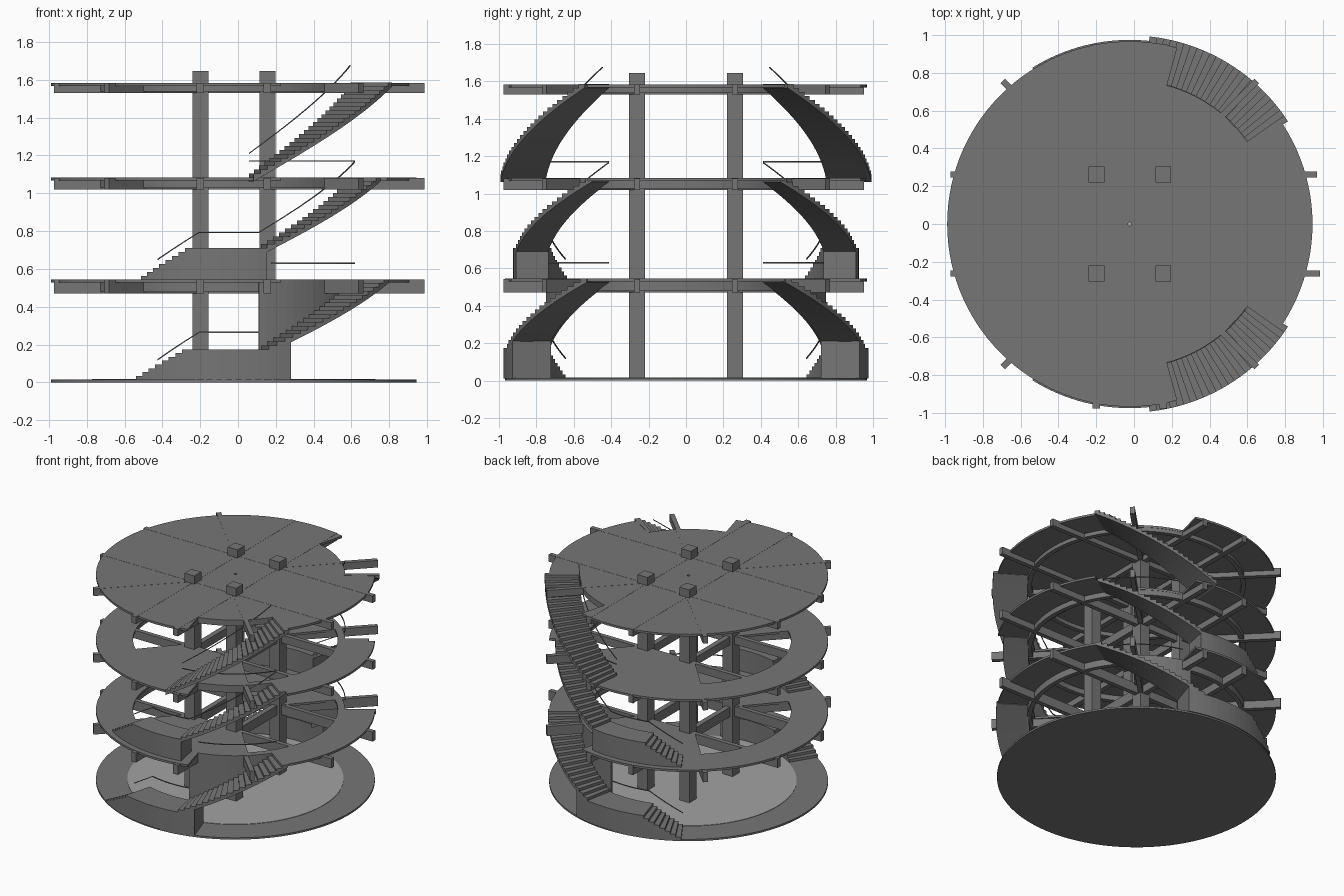
import bpy, bmesh, math

if "Cube" in bpy.data.objects:
    bpy.data.objects.remove(bpy.data.objects["Cube"])

CX = -0.022          # centre of the round plan
R, RI = 0.967, 0.76  # outer rim, inner edge of the stair zone

def material(name, v):
    m = bpy.data.materials.new(name)
    m.diffuse_color = (v, v, v, 1)
    m.use_nodes = True
    m.node_tree.nodes["Principled BSDF"].inputs["Base Color"].default_value = m.diffuse_color
    return m

GREY = material("mid grey", 0.18)
LIGHT = material("light grey", 0.36)

def finish(name, bm, mat=GREY, mirror=False):
    bmesh.ops.recalc_face_normals(bm, faces=bm.faces)
    me = bpy.data.meshes.new(name)
    bm.to_mesh(me)
    bm.free()
    me.materials.append(mat)
    ob = bpy.data.objects.new(name, me)
    ob.location.x = CX
    bpy.context.collection.objects.link(ob)
    if mirror:
        mod = ob.modifiers.new("mirror", 'MIRROR')
        mod.use_axis = (False, True, False)
        mod.use_mirror_merge = False
    return ob

def pol(r, a, z):
    a = math.radians(a)
    return (r * math.cos(a), r * math.sin(a), z)

def arc(bm, r0, r1, a0, a1, b0, b1, t0, t1, n=None):
    """Curved bar on the front side: bottom goes b0 to b1, top t0 to t1."""
    n = n or max(1, round(abs(a1 - a0) / 3))
    rings = []
    for i in range(n + 1):
        f = i / n
        a, b, t = -(a0 + (a1 - a0) * f), b0 + (b1 - b0) * f, t0 + (t1 - t0) * f
        rings.append([bm.verts.new(pol(*p)) for p in
                      ((r0, a, b), (r1, a, b), (r1, a, t), (r0, a, t))])
    for p, q in zip(rings, rings[1:]):
        for k in range(4):
            bm.faces.new((p[k], p[(k + 1) % 4], q[(k + 1) % 4], q[k]))
    bm.faces.new(rings[0])
    bm.faces.new(rings[-1])

def steps(bm, r0, r1, a0, a1, z0, z1, n, base=None):
    """Treads with a sloped soffit, or solid down to base."""
    da, h = (a1 - a0) / n, (z1 - z0) / n
    for i in range(n):
        lo = z0 + i * h
        b0, b1 = (base, base) if base is not None else (lo - 0.02, lo + h - 0.02)
        arc(bm, r0, r1, a0 + i * da, a0 + (i + 1) * da, b0, b1, lo + h, lo + h, 1)

def disc(name, r, z0, z1, mat):
    bm = bmesh.new()
    bmesh.ops.create_cone(bm, cap_ends=True, segments=120, radius1=r, radius2=r, depth=z1 - z0)
    bmesh.ops.translate(bm, vec=(0, 0, (z0 + z1) / 2), verts=bm.verts)
    return finish(name, bm, mat)

def box(bm, c, size, turn=0):
    v = bmesh.ops.create_cube(bm, size=1)['verts']
    bmesh.ops.scale(bm, vec=size, verts=v)
    if turn:
        import mathutils
        bmesh.ops.rotate(bm, matrix=mathutils.Matrix.Rotation(turn, 3, 'Z'), verts=v)
    bmesh.ops.translate(bm, vec=c, verts=v)

# ground plate with the lighter inner floor
disc("ground_plate", R, 0, 0.014, GREY)
disc("inner_ground_floor", 0.75, 0.012, 0.017, LIGHT)

# slabs: notched for the stairs, intermediate ones open in the middle and both sides
def slab(name, top, opening):
    bm = bmesh.new()
    for k in range(-60, 60):
        a0, a1 = 3 * k, 3 * k + 3
        m = abs(a0 + 1.5)
        rout = RI if 33 < m < 75 else R
        def rin(a):
            if not opening:
                return 0.01
            if m < 48 or m > 132:
                return 0.71
            return 0.262 / abs(math.sin(math.radians(a)))
        bm.faces.new([bm.verts.new(pol(*p)) for p in
                      ((rin(a0), a0, top), (rout, a0, top), (rout, a1, top), (rin(a1), a1, top))])
    bmesh.ops.remove_doubles(bm, verts=bm.verts, dist=0.0005)
    for f in bm.faces:
        f.normal_update()
        if f.normal.z < 0:
            f.normal_flip()
    ext = bmesh.ops.extrude_face_region(bm, geom=list(bm.faces), use_keep_orig=True)
    vs = [e for e in ext['geom'] if isinstance(e, bmesh.types.BMVert)]
    bmesh.ops.translate(bm, vec=(0, 0, -0.016), verts=vs)
    finish(name, bm)

slab("first_floor_slab", 0.545, True)
slab("second_floor_slab", 1.083, True)
slab("roof_slab", 1.583, False)

# columns
bm = bmesh.new()
for sx in (-1, 1):
    for sy in (-1, 1):
        box(bm, (sx * 0.177, sy * 0.262, 0.83), (0.084, 0.084, 1.632))
finish("columns", bm)

# beam grid under each slab
for name, z0, z1 in (("first_floor_beams", 0.47, 0.543),
                     ("second_floor_beams", 1.02, 1.081), ("roof_beams", 1.53, 1.584)):
    zc, h = (z0 + z1) / 2, z1 - z0
    bm = bmesh.new()
    for s in (-1, 1):
        end = 1.007 if s < 0 else 0.99
        box(bm, ((end - 0.95) / 2, s * 0.262, zc), (end + 0.95, 0.034, h))
        box(bm, (s * 0.177, -0.012, zc), (0.04, 1.93, h))
        for t in (-1, 1):   # diagonal from each column to the rim
            box(bm, (s * 0.425, t * 0.51, zc), (0.034, 0.70, h), -s * t * math.pi / 4)
    finish(name, bm)
    bm = bmesh.new()
    arc(bm, 0.725, 0.758, 0, 180, z0 + 0.008, z0 + 0.008, z1 - 0.003, z1 - 0.003)
    finish(name.replace("beams", "ring_beam"), bm, mirror=True)

# ground stair: solid flight, landing, then curved flight
bm = bmesh.new()
steps(bm, RI, 0.975, 122, 104, 0.014, 0.175, 8, base=0.012)
arc(bm, RI, 0.975, 104, 79, 0.012, 0.012, 0.175, 0.175)
arc(bm, RI, 0.975, 79, 72, 0.012, 0.012, 0.175, 0.215)
steps(bm, RI, 0.975, 79, 33, 0.175, 0.545, 18)
finish("ground_stairs", bm, mirror=True)

# wall along the inner side of the ground stair
bm = bmesh.new()
arc(bm, 0.745, RI, 80, 33, 0.155, 0.525, 0.54, 0.543)
finish("stair_side_wall", bm, mirror=True)

# first floor stair
bm = bmesh.new()
steps(bm, 0.75, 0.925, 122, 104, 0.54, 0.71, 8, base=0.535)
arc(bm, 0.75, 0.925, 104, 79, 0.535, 0.535, 0.71, 0.71)
steps(bm, 0.75, 0.925, 79, 33, 0.71, 1.083, 18)
finish("first_floor_stairs", bm, mirror=True)

# top stair, a single flight
bm = bmesh.new()
steps(bm, 0.755, 0.998, 84, 33, 1.083, 1.585, 24)
finish("top_stairs", bm, mirror=True)

# thin handrails: (start angle, end angle, start height, end height)
bm = bmesh.new()
for a0, a1, z0, z1 in ((122, 104, 0.12, 0.265), (104, 80, 0.265, 0.265),
                       (122, 104, 0.65, 0.793), (104, 80, 0.793, 0.793),
                       (80, 33, 0.793, 1.165), (84, 36, 1.21, 1.675),
                       (75, 33, 0.63, 0.63), (84, 33, 1.17, 1.17)):
    arc(bm, 0.757, 0.763, a0, a1, z0 - 0.003, z1 - 0.003, z0 + 0.003, z1 + 0.003)
finish("handrails", bm, mirror=True)
